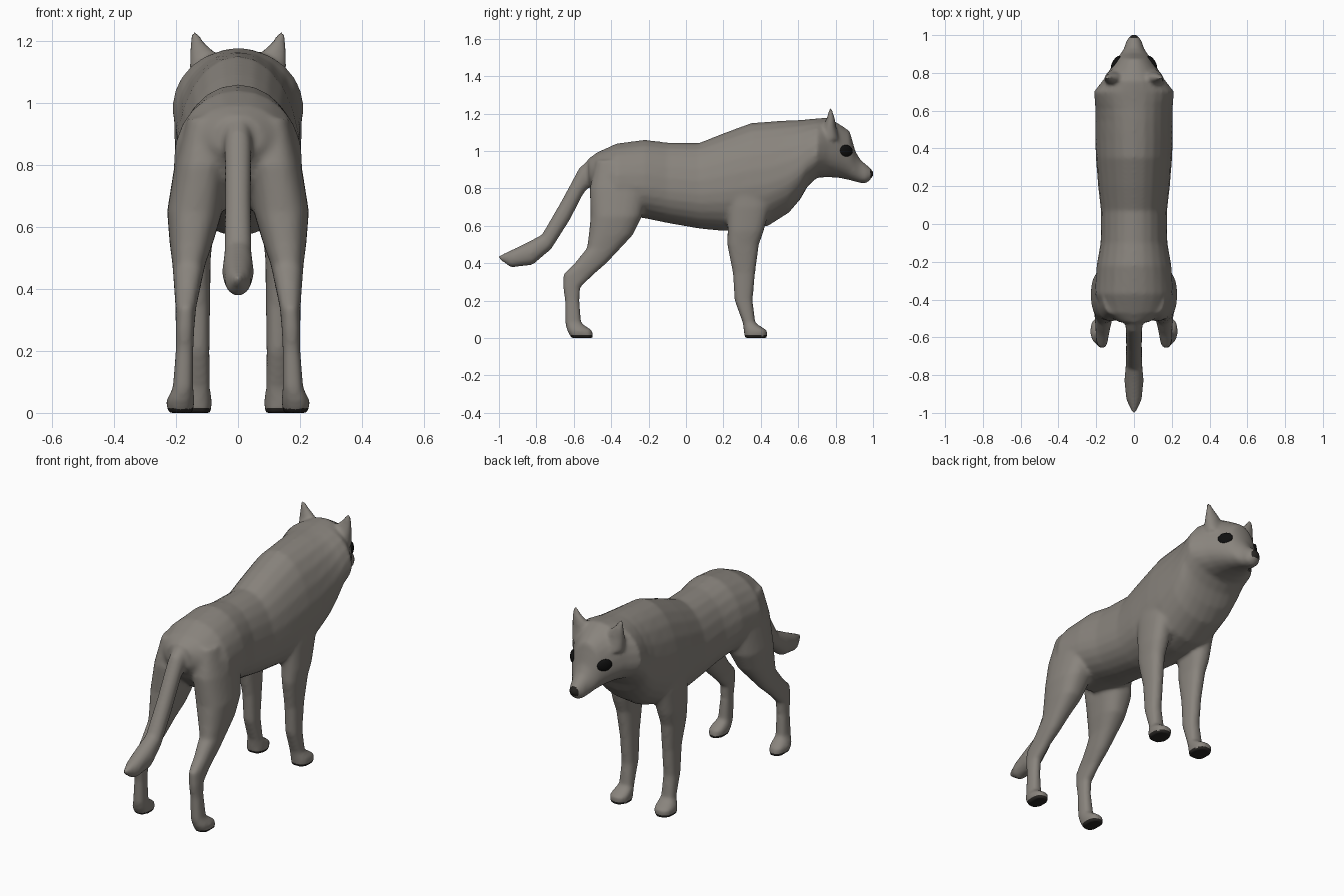
import bpy, bmesh, math

if "Cube" in bpy.data.objects:
    bpy.data.objects.remove(bpy.data.objects["Cube"])

SIDES = 24


def loft(bm, rings, power=2.2, mid=.5):
    """Closed tube. Ring = (y, z of one edge), (y, z of opposite edge), x min, x max.
    mid = how far from the first edge the tube is widest."""
    loops = []
    for (y1, z1), (y2, z2), xa, xb in rings:
        loop = []
        for i in range(SIDES):
            a = 2 * math.pi * i / SIDES
            c, s = math.cos(a), math.sin(a)
            c = math.copysign(abs(c) ** (2 / power), c)
            s = math.copysign(abs(s) ** (2 / power), s)
            t = mid - s * (mid if s > 0 else 1 - mid)
            loop.append(bm.verts.new(((xa + xb) / 2 + c * (xb - xa) / 2,
                                      y1 + (y2 - y1) * t, z1 + (z2 - z1) * t)))
        loops.append(loop)
    for a, b in zip(loops, loops[1:]):
        for i in range(SIDES):
            j = (i + 1) % SIDES
            bm.faces.new((a[i], a[j], b[j], b[i]))
    bm.faces.new(loops[0])
    bm.faces.new(loops[-1])


def limb_pair(bm, rows, power):
    """Horizontal sections (z, y back, y front, x inner, x outer) on both sides."""
    for s in (1, -1):
        loft(bm, [((yf, z), (yb, z), min(s * xi, s * xo), max(s * xi, s * xo))
                  for z, yb, yf, xi, xo in rows], power)


def paint(name, *rgb):
    mat = bpy.data.materials.new(name)
    mat.diffuse_color = (*rgb, 1)
    mat.use_nodes = True
    mat.node_tree.nodes["Principled BSDF"].inputs["Base Color"].default_value = mat.diffuse_color
    return mat


bm = bmesh.new()

# torso, neck and head: y, top z, bottom z, half width
torso = [(-.52, .96, .83, .08), (-.47, .995, .75, .165), (-.37, 1.04, .66, .208),
         (-.22, 1.06, .64, .198), (-.1, 1.045, .615, .177), (.07, 1.043, .585, .175),
         (.2, 1.095, .572, .19), (.35, 1.15, .58, .202), (.44, 1.157, .6, .205),
         (.55, 1.164, .67, .205), (.61, 1.166, .74, .206), (.65, 1.169, .81, .208),
         (.70, 1.174, .857, .213), (.76, 1.179, .86, .165), (.82, 1.144, .856, .127),
         (.875, 1.107, .844, .092), (.905, 1.0, .836, .069), (.93, .957, .829, .053),
         (.965, .926, .827, .043), (.987, .908, .847, .029), (1.002, .888, .868, .015)]
loft(bm, [((y, t), (y, b), -w, w) for y, t, b, w in torso], 2.05, .6)

# hind legs
limb_pair(bm, [(.95, -.48, -.27, .05, .165), (.8, -.515, -.2, .03, .205),
               (.65, -.51, -.235, .05, .229), (.55, -.52, -.285, .08, .221),
               (.48, -.53, -.35, .105, .212), (.4, -.595, -.425, .122, .206),
               (.34, -.657, -.493, .135, .202), (.27, -.657, -.566, .141, .201),
               (.2, -.647, -.57, .144, .201), (.08, -.646, -.56, .144, .211),
               (.04, -.636, -.501, .14, .231), (0, -.614, -.495, .145, .229)], 2.4)

# front legs
limb_pair(bm, [(.85, .2, .48, .08, .19), (.7, .22, .45, .07, .2),
               (.57, .222, .415, .08, .196), (.5, .22, .39, .088, .186),
               (.35, .25, .37, .09, .17), (.2, .26, .356, .092, .166),
               (.08, .304, .371, .09, .169), (.04, .309, .434, .084, .189),
               (0, .312, .434, .087, .187)], 2.4)

# tail: upper edge, lower edge, half width
tail = [((-.48, .99), (-.49, .84), .05), ((-.57, .91), (-.55, .77), .043),
        ((-.67, .725), (-.62, .633), .042), ((-.77, .553), (-.72, .476), .044),
        ((-.835, .518), (-.82, .391), .051), ((-.92, .476), (-.935, .377), .041),
        ((-1.006, .438), (-1.002, .422), .007)]
loft(bm, [(u, l, -w, w) for u, l, w in tail])

# ears
limb_pair(bm, [(1.06, .72, .82, .045, .155), (1.13, .735, .803, .052, .157),
               (1.165, .748, .798, .075, .157), (1.195, .758, .79, .107, .154),
               (1.23, .764, .78, .132, .15)], 2)

bmesh.ops.recalc_face_normals(bm, faces=bm.faces)
mesh = bpy.data.meshes.new("body")
bm.to_mesh(mesh)
bm.free()
body = bpy.data.objects.new("body", mesh)
bpy.context.collection.objects.link(body)

# fuse all body parts into one smooth skin
fuse = body.modifiers.new("fuse", 'REMESH')
fuse.mode = 'VOXEL'
fuse.voxel_size = .01
fuse.use_smooth_shade = True
relax = body.modifiers.new("relax", 'SMOOTH')
relax.factor = .5
relax.iterations = 8
bpy.context.view_layer.objects.active = body
body.select_set(True)
for name in ("fuse", "relax"):
    bpy.ops.object.modifier_apply(modifier=name)

# grey fur, dark soles and nose tip
black = paint("black", .005, .005, .005)
body.data.materials.append(paint("fur", .25, .23, .205))
body.data.materials.append(paint("dark_skin", .02, .018, .016))
for face in body.data.polygons:
    if face.center.z < .012 or (face.center.y > .985 and face.center.z > .86):
        face.material_index = 1

# eyes
for side, s in (("right", 1), ("left", -1)):
    bpy.ops.mesh.primitive_uv_sphere_add(segments=20, ring_count=12, radius=1,
                                         location=(s * .097, .855, 1.0),
                                         rotation=(0, 0, s * math.radians(32)))
    eye = bpy.context.object
    eye.name = side + "_eye"
    eye.scale = (.016, .041, .032)
    eye.data.materials.append(black)
    bpy.ops.object.shade_smooth()
